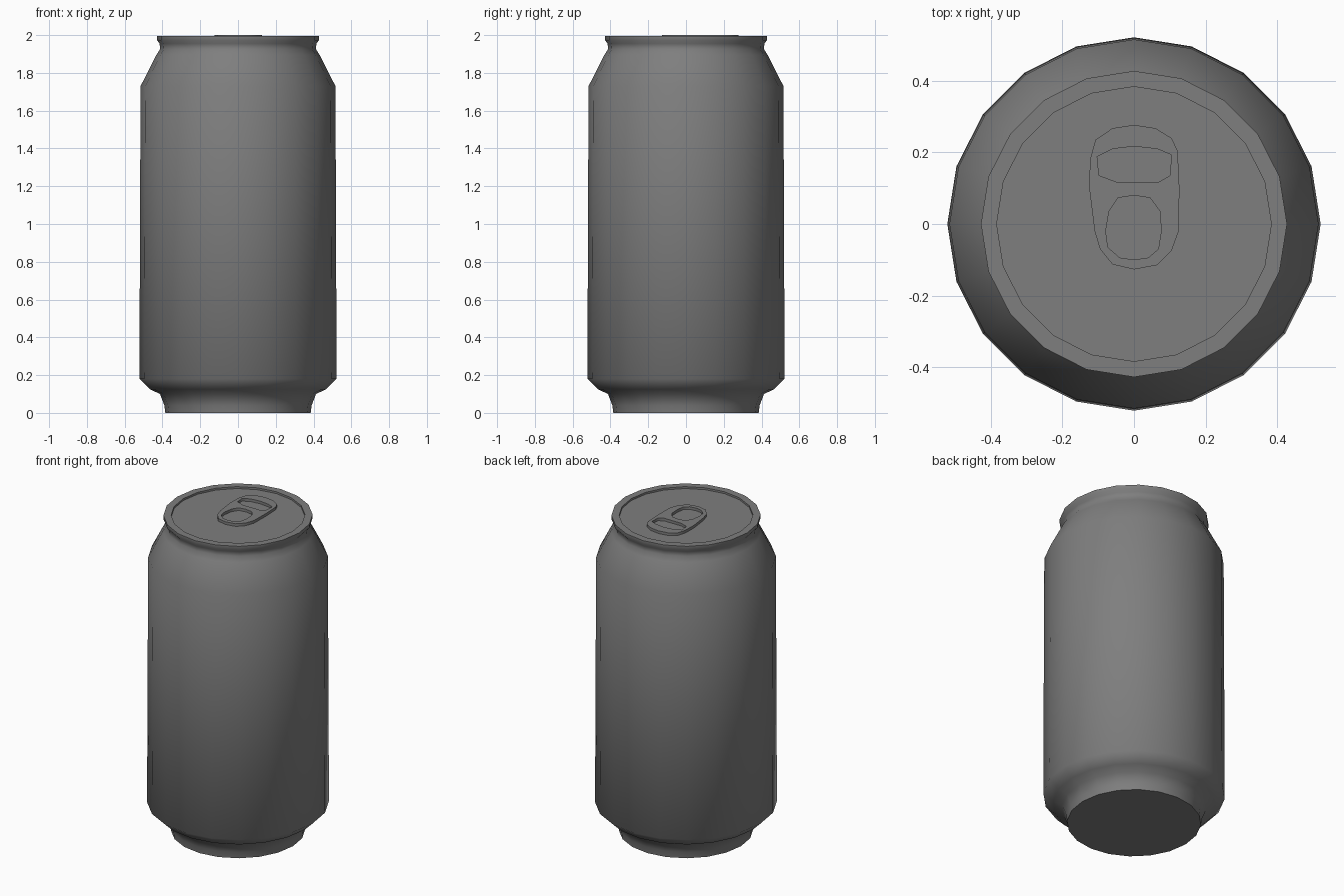
import bpy, bmesh, math

if "Cube" in bpy.data.objects:
    bpy.data.objects.remove(bpy.data.objects["Cube"])

SIDES = 20


def lathe(name, profile):
    """Revolve (radius, height) points; first and last rings are capped."""
    bm = bmesh.new()
    rings = []
    for r, z in profile:
        rings.append([bm.verts.new((r * math.cos(2 * math.pi * i / SIDES),
                                    r * math.sin(2 * math.pi * i / SIDES), z))
                      for i in range(SIDES)])
    for a, b in zip(rings, rings[1:]):
        for i in range(SIDES):
            j = (i + 1) % SIDES
            bm.faces.new((a[i], a[j], b[j], b[i]))
    bm.faces.new(rings[0][::-1])
    bm.faces.new(rings[-1])
    mesh = bpy.data.meshes.new(name)
    bm.to_mesh(mesh)
    bm.free()
    obj = bpy.data.objects.new(name, mesh)
    bpy.context.collection.objects.link(obj)
    return obj


def activate(obj):
    bpy.ops.object.select_all(action='DESELECT')
    obj.select_set(True)
    bpy.context.view_layer.objects.active = obj


def plate(name, loops, bottom, top):
    """Flat plate from closed outlines; inner outlines become holes."""
    curve = bpy.data.curves.new(name, 'CURVE')
    curve.dimensions = '2D'
    curve.fill_mode = 'BOTH'
    curve.extrude = (top - bottom) / 2
    for pts in loops:
        s = curve.splines.new('POLY')
        s.points.add(len(pts) - 1)
        for p, (x, y) in zip(s.points, pts):
            p.co = (x, y, 0, 1)
        s.use_cyclic_u = True
    obj = bpy.data.objects.new(name, curve)
    obj.location.z = (bottom + top) / 2
    bpy.context.collection.objects.link(obj)
    activate(obj)
    bpy.ops.object.convert(target='MESH')
    return bpy.context.view_layer.objects.active


# Dark metal
metal = bpy.data.materials.new("dark_metal")
metal.diffuse_color = (0.21, 0.21, 0.21, 1)
metal.use_nodes = True
metal.node_tree.nodes["Principled BSDF"].inputs["Base Color"].default_value = metal.diffuse_color

# Can body: foot, flared base, wall, shoulder, neck, rim and recessed lid
can = lathe("can_body", [
    (0.385, 0.0), (0.39, 0.04), (0.413, 0.10), (0.466, 0.125),
    (0.522, 0.18), (0.516, 1.73), (0.432, 1.895), (0.413, 1.925),
    (0.415, 1.955), (0.428, 1.972), (0.428, 1.995),
    (0.384, 1.995), (0.384, 1.983)])
activate(can)
bpy.ops.object.shade_smooth_by_angle(angle=math.radians(60))

# Pull tab with a slot and a finger hole
outline = [(0, .277), (.06, .268), (.105, .24), (.122, .205), (.127, .1),
           (.125, -.02), (.105, -.075), (.065, -.115), (0, -.127),
           (-.06, -.113), (-.095, -.07), (-.11, -.02), (-.125, .1),
           (-.123, .18), (-.108, .235), (-.06, .268)]
slot = [(-.103, .188), (-.06, .21), (0, .217), (.065, .21), (.105, .193),
        (.1, .135), (.07, .118), (-.05, .118), (-.098, .136)]
finger_hole = [(0, .08), (.045, .073), (.073, .035), (.076, -.02),
               (.068, -.07), (.04, -.094), (0, -.1), (-.04, -.094),
               (-.073, -.065), (-.079, -.02), (-.07, .035), (-.045, .073)]
tab = plate("pull_tab", [outline, slot, finger_hole], 1.982, 2.0)

for obj in (can, tab):
    obj.data.materials.clear()
    obj.data.materials.append(metal)
